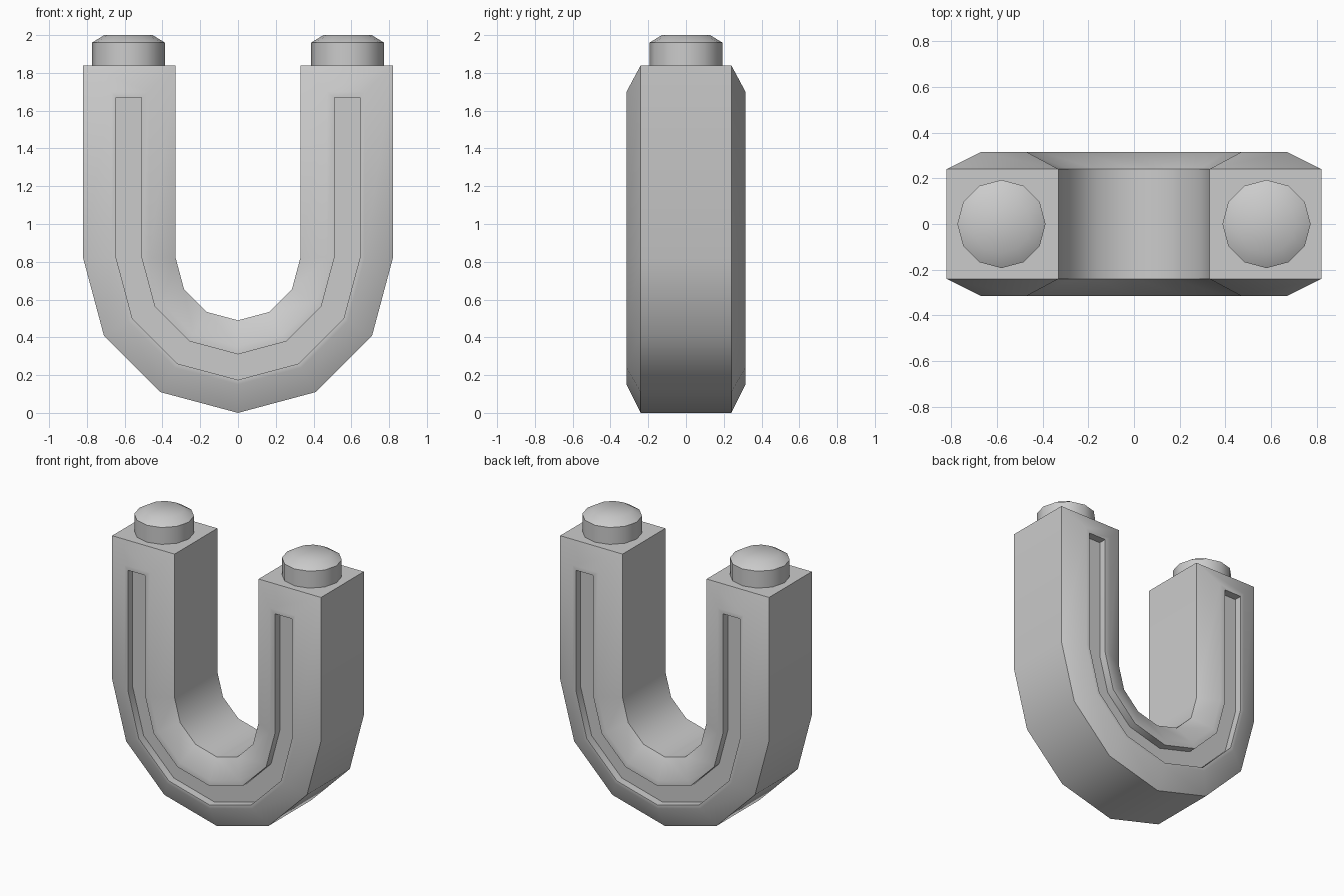
import bpy, bmesh, math

if "Cube" in bpy.data.objects:
    bpy.data.objects.remove(bpy.data.objects["Cube"])


def finish(bm, name):
    bmesh.ops.recalc_face_normals(bm, faces=bm.faces)
    mesh = bpy.data.meshes.new(name)
    bm.to_mesh(mesh)
    bm.free()
    ob = bpy.data.objects.new(name, mesh)
    bpy.context.collection.objects.link(ob)
    bpy.ops.object.select_all(action='DESELECT')
    ob.select_set(True)
    bpy.context.view_layer.objects.active = ob
    bpy.ops.object.shade_smooth_by_angle(angle=math.radians(40))
    return ob


# Half cross-section: radius from bend centre, depth, height where the leg ends
half = [(0.82, -0.24, 1.84), (0.67, -0.315, 1.70), (0.645, -0.315, 1.67),
        (0.645, -0.26, 1.67), (0.51, -0.26, 1.67), (0.51, -0.315, 1.67),
        (0.47, -0.315, 1.70), (0.33, -0.24, 1.84)]
section = half + [(r, -y, z) for r, y, z in reversed(half)]
n = len(section)
BEND_Z = 0.82

# U-shaped body: section swept down one leg, round six bend steps, up the other
bm = bmesh.new()
rings = [[bm.verts.new((r, y, z)) for r, y, z in section]]
for i in range(7):
    a = math.radians(-30 * i)
    rings.append([bm.verts.new((r * math.cos(a), y, BEND_Z + r * math.sin(a)))
                  for r, y, _ in section])
rings.append([bm.verts.new((-r, y, z)) for r, y, z in section])
for a, b in zip(rings, rings[1:]):
    for j in range(n):
        k = (j + 1) % n
        bm.faces.new((a[j], a[k], b[k], b[j]))

# Leg ends: flat top, sloping shoulders, groove ends
for ring in (rings[0], rings[-1]):
    bm.faces.new([ring[j] for j in (0, 7, 8, 15)])
    for s in (0, 8):
        for quad in ((0, 1, 6, 7), (1, 2, 5, 6), (2, 3, 4, 5)):
            bm.faces.new([ring[s + j] for j in quad])
finish(bm, "u_shaped_body")

# Chamfered round studs on the leg ends
for side, label in ((-1, "left"), (1, "right")):
    bm = bmesh.new()
    levels = [[bm.verts.new((side * 0.58 + r * math.cos(math.radians(30 * i)),
                             r * math.sin(math.radians(30 * i)), z))
               for i in range(12)]
              for r, z in ((0.193, 1.84), (0.193, 1.96), (0.128, 2.0))]
    for a, b in zip(levels, levels[1:]):
        for i in range(12):
            k = (i + 1) % 12
            bm.faces.new((a[i], a[k], b[k], b[i]))
    bm.faces.new(levels[0])
    bm.faces.new(levels[-1])
    finish(bm, label + "_stud")
